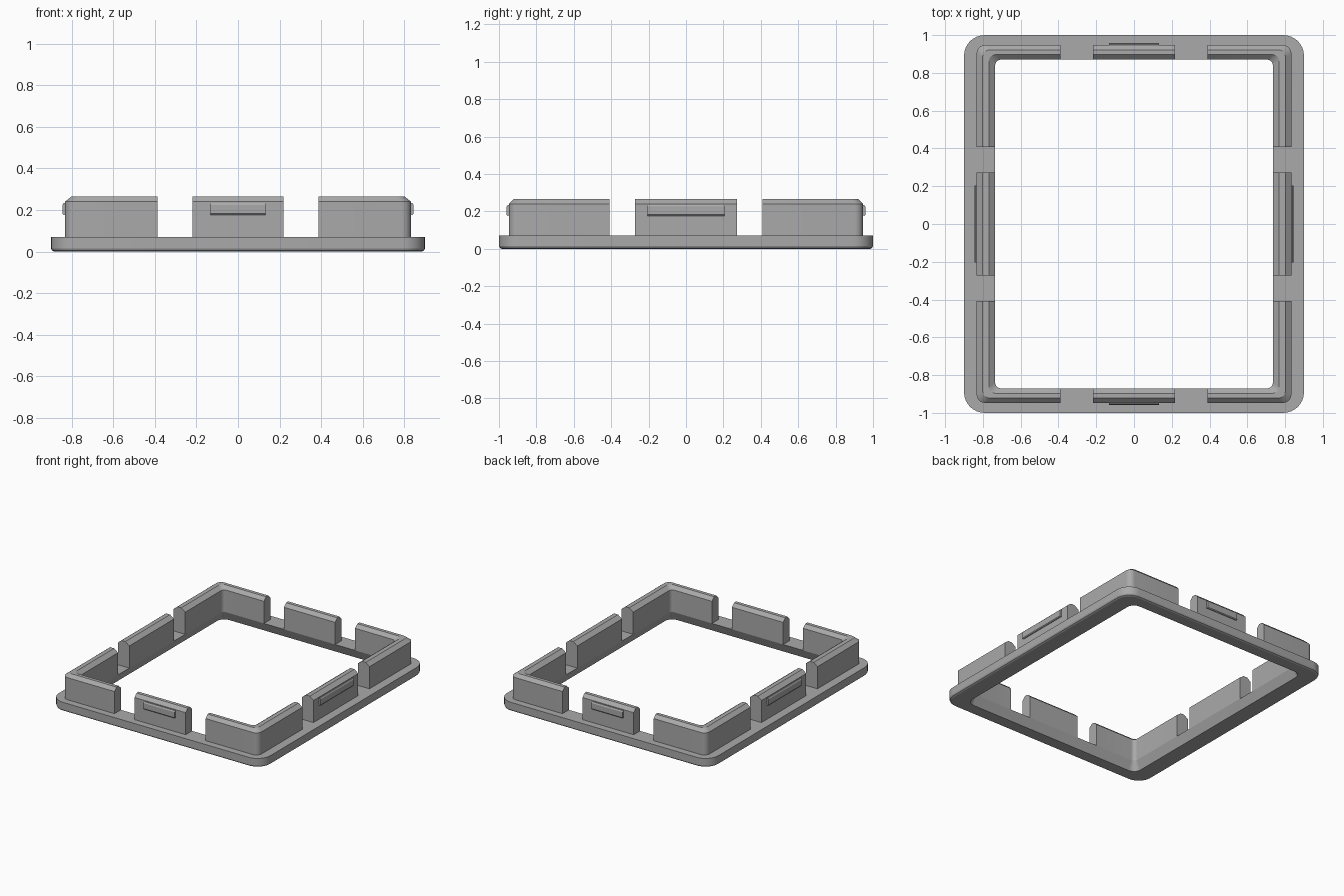
import bpy, bmesh, math

cube = bpy.data.objects.get("Cube")
if cube:
    bpy.data.objects.remove(cube, do_unlink=True)

grey = bpy.data.materials.new("plain grey")
grey.use_nodes = True
colour = (0.4, 0.4, 0.4, 1)
grey.diffuse_color = colour
grey.node_tree.nodes["Principled BSDF"].inputs["Base Color"].default_value = colour

BASE_TOP, WALL_TOP = 0.07, 0.265


def loft(name, rings, closed=False):
    """Skin a closed cross-section: each ring is one profile point swept along the path."""
    bm = bmesh.new()
    rows = [[bm.verts.new(p) for p in ring] for ring in rings]
    n = len(rows[0])
    for a, b in zip(rows, rows[1:] + rows[:1]):
        for i in range(n if closed else n - 1):
            j = (i + 1) % n
            bm.faces.new((a[i], a[j], b[j], b[i]))
    if not closed:
        bm.faces.new([r[0] for r in rows])
        bm.faces.new([r[-1] for r in rows])
    bmesh.ops.recalc_face_normals(bm, faces=bm.faces)
    mesh = bpy.data.meshes.new(name)
    bm.to_mesh(mesh)
    bm.free()
    mesh.materials.append(grey)
    obj = bpy.data.objects.new(name, mesh)
    bpy.context.collection.objects.link(obj)
    bpy.ops.object.select_all(action='DESELECT')
    bpy.context.view_layer.objects.active = obj
    obj.select_set(True)
    bpy.ops.object.shade_smooth_by_angle(angle=math.radians(25))
    return obj


def arc(hx, hy, r, start=0, steps=8):
    """Quarter-round corner; start is the quadrant number."""
    sx, sy = ((1, 1), (-1, 1), (-1, -1), (1, -1))[start]
    return [(sx * (hx - r) + r * math.cos(a), sy * (hy - r) + r * math.sin(a))
            for a in (math.pi / 2 * (start + i / steps) for i in range(steps + 1))]


def rounded_rectangle(hx, hy, r, z):
    return [(x, y, z) for q in range(4) for x, y in arc(hx, hy, r, q)]


# Base frame: rounded lower rim, opening that flares out underneath
base = [(0.765, 0.90, 0.06, 0), (0.885, 0.985, 0.095, 0), (0.895, 0.995, 0.105, 0.005),
        (0.90, 1.0, 0.11, 0.015), (0.90, 1.0, 0.11, BASE_TOP), (0.735, 0.87, 0.03, BASE_TOP)]
loft("base_frame", [rounded_rectangle(*p) for p in base], closed=True)

# Wall cross-section: fraction of thickness from the outer face, height
wall = [(0, BASE_TOP), (0, 0.24), (0.32, WALL_TOP), (0.66, WALL_TOP), (1, 0.24), (1, BASE_TOP)]


def wall_size(t):
    return 0.833 - 0.098 * t, 0.947 - 0.077 * t


# Four corner walls
for fb, sy in (("front", -1), ("back", 1)):
    for side, sx in (("left", 1), ("right", -1)):
        rings = []
        for t, z in wall:
            hx, hy = wall_size(t)
            path = [(hx, 0.408)] + arc(hx, hy, 0.045 - 0.015 * t) + [(0.388, hy)]
            rings.append([(sx * x, sy * y, z) for x, y in path])
        loft(f"{fb}_{side}_corner_wall", rings)

# Snap tab cross-section: distance beyond the wall face, height
tab = [(-0.01, 0.18), (0.007, 0.176), (0.012, 0.182), (0.012, 0.225), (0.006, 0.234), (-0.01, 0.235)]

# Middle clip with its snap tab on each side
for name, axis, sign in (("front", 1, -1), ("back", 1, 1), ("left", 0, 1), ("right", 0, -1)):
    clip_half, tab_half = (0.218, 0.133) if axis else (0.272, 0.205)

    def straight(offset, z, half):
        ends = [(u, sign * offset, z) for u in (-half, half)]
        return ends if axis else [(y, x, h) for x, y, h in ends]

    loft(name + "_clip", [straight(wall_size(t)[axis], z, clip_half) for t, z in wall])
    loft(name + "_snap_tab", [straight(wall_size(0)[axis] + d, z, tab_half) for d, z in tab])
